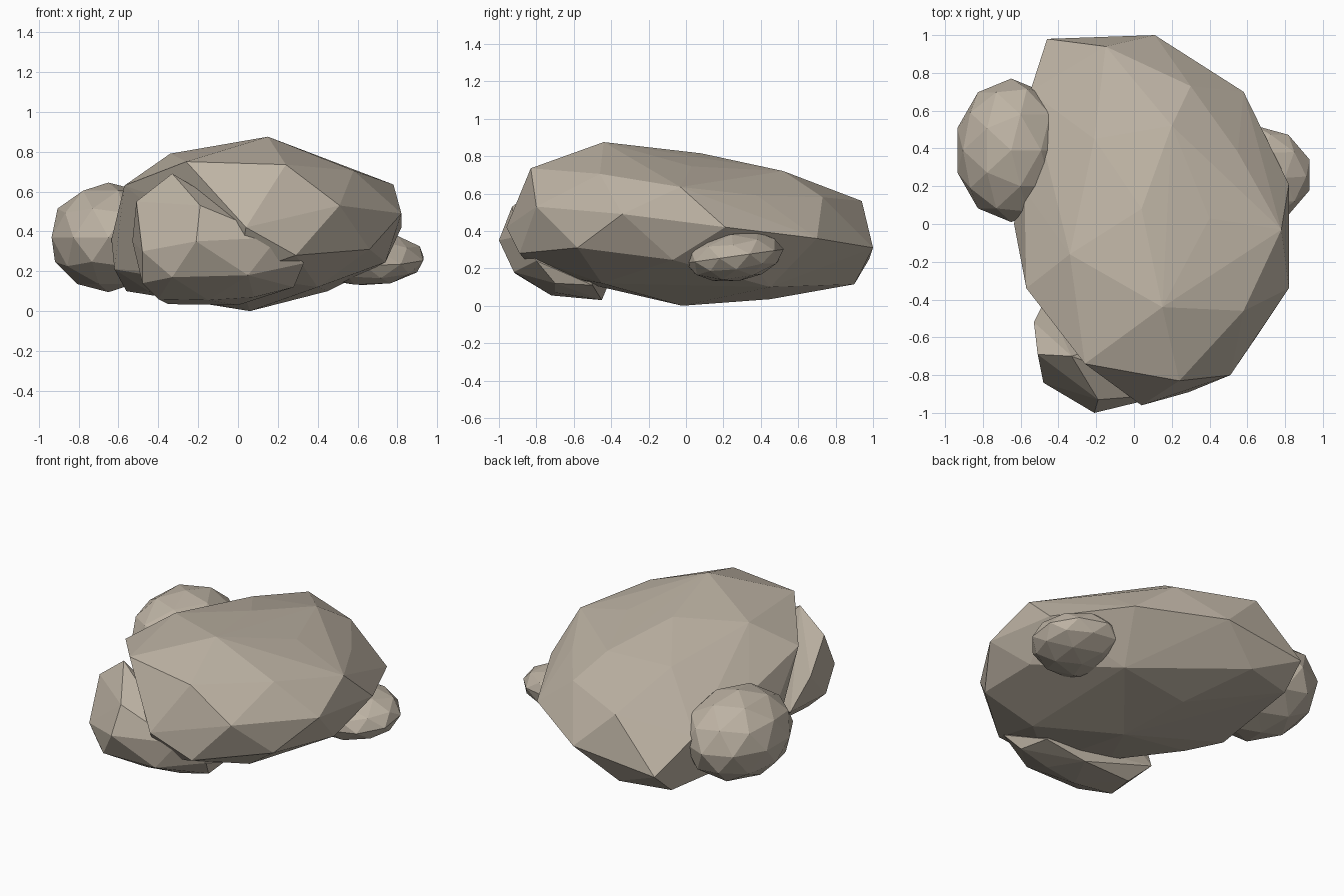
import bpy
import bmesh
from math import radians
from mathutils import Matrix

if "Cube" in bpy.data.objects:
    bpy.data.objects.remove(bpy.data.objects["Cube"], do_unlink=True)

# One stone colour
stone = bpy.data.materials.new("warm grey stone")
stone.use_nodes = True
colour = (0.51, 0.45, 0.37, 1)
stone.diffuse_color = colour
bsdf = stone.node_tree.nodes["Principled BSDF"]
bsdf.inputs["Base Color"].default_value = colour
bsdf.inputs["Roughness"].default_value = 0.9


def finish(bm, name):
    bmesh.ops.recalc_face_normals(bm, faces=bm.faces)
    mesh = bpy.data.meshes.new(name)
    bm.to_mesh(mesh)
    bm.free()
    mesh.materials.append(stone)
    obj = bpy.data.objects.new(name, mesh)
    bpy.context.collection.objects.link(obj)


def hewn_rock(name, corners):
    """Faceted rock stretched over its outer corners."""
    bm = bmesh.new()
    for corner in corners:
        bm.verts.new(corner)
    hull = bmesh.ops.convex_hull(bm, input=bm.verts)
    loose = [v for v in hull["geom_interior"] if isinstance(v, bmesh.types.BMVert)]
    bmesh.ops.delete(bm, geom=loose, context="VERTS")
    finish(bm, name)


def pebble(name, centre, radii, tilt):
    """Small rounded low-poly rock, tilted about the x axis."""
    bm = bmesh.new()
    shape = (Matrix.Translation(centre) @ Matrix.Rotation(radians(tilt), 4, "X")
             @ Matrix.Diagonal((*radii, 1)))
    bmesh.ops.create_icosphere(bm, subdivisions=2, radius=1, matrix=shape)
    finish(bm, name)


# Main boulder: crown, waist and underside corners
crown = [
    (.15, -.44, .875), (.24, -.83, .735), (-.26, -.74, .75), (.58, -.46, .705),
    (.78, -.03, .635), (.04, .08, .815), (.4, .03, .745), (.2, .52, .72),
    (-.34, -.16, .79), (-.21, .45, .7), (.55, .38, .59), (-.15, .94, .56),
    (.3, .73, .58),
]
waist = [
    (.51, -.8, .53), (.82, -.34, .49), (.82, .21, .42), (.66, -.58, .31),
    (.29, -.89, .28), (.74, -.07, .245), (.58, .7, .36), (.11, 1, .31),
    (-.46, .98, .25), (-.55, .7, .43), (-.58, .18, .52), (-.57, -.34, .63),
    (-.635, 0, .36), (-.62, -.05, .21), (.04, -.96, .42),
]
underside = [
    (.06, -.02, 0), (0, .45, .035), (-.15, .9, .115), (.4, -.45, .12),
    (.45, .45, .1), (-.45, -.07, .1), (-.56, .15, .1), (-.47, .82, .11),
    (-.22, -.49, .14), (0, -.8, .18),
]
hewn_rock("main_boulder", crown + waist + underside)

# Front rock wedged under the boulder
hewn_rock("front_rock", [
    (-.51, -.69, .55), (-.33, -.7, .69), (-.48, -.84, .3), (-.21, -1, .35),
    (-.19, -.93, .53), (.2, -.9, .37), (.33, -.8, .24), (.28, -.7, .12),
    (-.33, -.91, .17), (.05, -.92, .18), (-.48, -.75, .14), (-.4, -.68, .06),
    (-.35, -.47, .035), (-.15, -.72, .055), (.08, -.7, .07), (0, -.45, .03),
    (-.53, -.52, .35), (.25, -.5, .11), (-.47, -.4, .15),
])

# Side pebbles
pebble("right_side_rock", (-.65, .39, .37), (.3, .38, .275), 0)
pebble("left_side_rock", (.635, .26, .265), (.31, .265, .135), 8)
